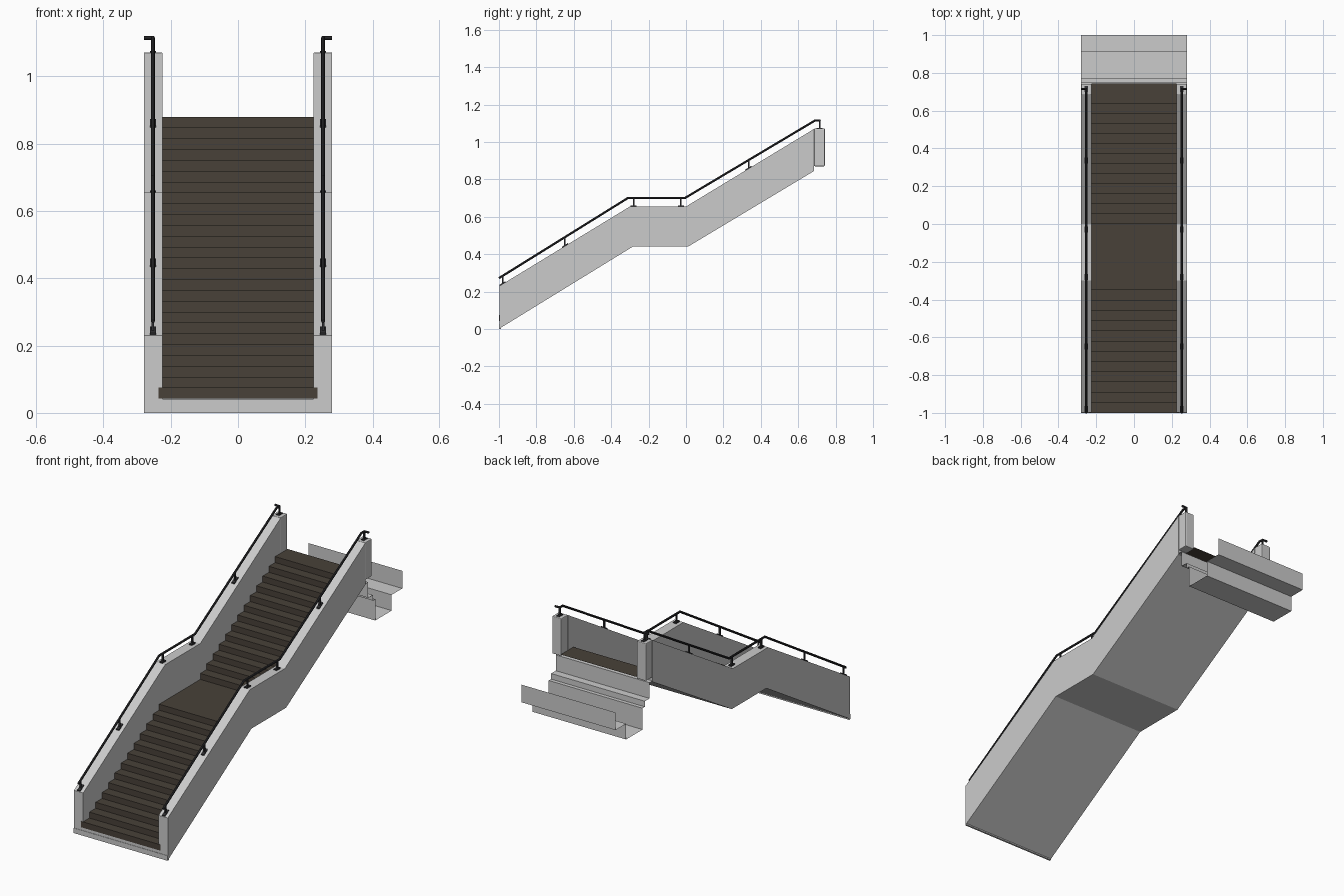
import bpy, bmesh

if "Cube" in bpy.data.objects:
    bpy.data.objects.remove(bpy.data.objects["Cube"])

def material(name, col):
    m = bpy.data.materials.new(name)
    m.diffuse_color = (*col, 1)
    m.use_nodes = True
    m.node_tree.nodes["Principled BSDF"].inputs["Base Color"].default_value = m.diffuse_color
    return m

BROWN = material("dark_brown", (0.065, 0.053, 0.04))
BLACK = material("rail_black", (0.03, 0.03, 0.033))

def finish(name, bm, mat=None):
    bmesh.ops.recalc_face_normals(bm, faces=bm.faces)
    me = bpy.data.meshes.new(name)
    bm.to_mesh(me)
    bm.free()
    ob = bpy.data.objects.new(name, me)
    bpy.context.collection.objects.link(ob)
    if mat:
        me.materials.append(mat)
    return ob

def prism(name, prof, x0, x1, mat=None):
    """Closed (y, z) profile extruded along x."""
    bm = bmesh.new()
    f = bm.faces.new([bm.verts.new((x0, y, z)) for y, z in prof])
    r = bmesh.ops.extrude_face_region(bm, geom=[f])
    bmesh.ops.translate(bm, vec=(x1 - x0, 0, 0),
                        verts=[v for v in r["geom"] if isinstance(v, bmesh.types.BMVert)])
    return finish(name, bm, mat)

def sheet(name, prof, half, mat=None):
    """Open (y, z) profile swept along x as a thin folded sheet."""
    bm = bmesh.new()
    a = [bm.verts.new((-half, y, z)) for y, z in prof]
    b = [bm.verts.new((half, y, z)) for y, z in prof]
    for i in range(len(prof) - 1):
        bm.faces.new((a[i], b[i], b[i + 1], a[i + 1]))
    return finish(name, bm, mat)

def box(name, x, y, z, mat=None):
    return prism(name, [(y[0], z[0]), (y[1], z[0]), (y[1], z[1]), (y[0], z[1])], x[0], x[1], mat)

TOP = [(-0.998, 0.23), (-0.3, 0.655), (0, 0.655), (0.685, 1.07), (0.74, 1.07)]
BOTTOM = [(-0.998, 0.002), (-0.285, 0.44), (0.01, 0.44), (0.685, 0.845)]
RAIL = [(-1.0, 0.272), (-0.31, 0.701), (-0.005, 0.701), (0.69, 1.115), (0.715, 1.115)]

def height(line, y):
    for (y0, z0), (y1, z1) in zip(line, line[1:]):
        if y <= y1:
            return z0 + (z1 - z0) * (y - y0) / (y1 - y0)
    return line[-1][1]

# Folded stair sheet: two flights with a landing between
RISE = 0.0322
GOING_LOW, GOING_UP = 0.65 / 12, 0.0532
z = 0.075
steps = [(-0.999, 0.043), (-0.999, z)]
for k in range(1, 13):
    y = -1 + k * GOING_LOW
    steps += [(y, z), (y, z + RISE)]
    z += RISE
for k in range(13):
    y = k * GOING_UP
    steps += [(y, z), (y, z + RISE)]
    z += RISE
steps.append((0.745, z))
sheet("stair_treads", steps, 0.226, BROWN)
box("bottom_step", (-0.237, 0.237), (-1, -0.95), (0.043, 0.075), BROWN)

# Sloped underside slab with a front sill
slab_top = [(y, zz + 0.016) for y, zz in reversed(BOTTOM[1:])]
prism("underside_slab", BOTTOM + slab_top + [(-0.97, 0.035), (-0.97, 0.042), (-0.998, 0.042)],
      -0.226, 0.226)
box("front_sill", (-0.28, 0.28), (-1, -0.99), (0, 0.027))

# Folded support beam behind the top step
sheet("rear_beam", [(0.685, 0.85), (0.71, 0.85), (0.71, 0.765), (0.75, 0.765), (0.75, 0.735),
                    (0.77, 0.735), (0.77, 0.62), (0.91, 0.62), (0.91, 0.705), (1, 0.705),
                    (1, 0.80)], 0.28)

for side, s in (("left", -1), ("right", 1)):
    # Side wall and its end post
    prism(side + "_wall", TOP[:4] + BOTTOM[::-1], s * 0.225, s * 0.28)
    post = box(side + "_end_post", (s * 0.225, s * 0.28), (0.685, 0.742), (0.87, 1.072))
    bev = post.modifiers.new("bevel", "BEVEL")
    bev.width, bev.segments = 0.004, 2

    # Handrail, turned outward at the top end
    cu = bpy.data.curves.new(side + "_handrail", "CURVE")
    cu.dimensions = "3D"
    cu.bevel_depth, cu.bevel_resolution, cu.use_fill_caps = 0.006, 2, True
    pts = [(s * 0.253, y, zz) for y, zz in RAIL] + [(s * 0.28, 0.715, 1.115)]
    sp = cu.splines.new("POLY")
    sp.points.add(len(pts) - 1)
    for p, co in zip(sp.points, pts):
        p.co = (*co, 1)
    rail = bpy.data.objects.new(side + "_handrail", cu)
    bpy.context.collection.objects.link(rail)
    cu.materials.append(BLACK)
    bpy.ops.object.select_all(action="DESELECT")
    rail.select_set(True)
    bpy.context.view_layer.objects.active = rail
    bpy.ops.object.convert(target="MESH")
    bpy.ops.object.shade_smooth_by_angle()

    # Rail brackets with base plates that follow the wall slope
    for i, y in enumerate((-0.98, -0.648, -0.28, -0.028, 0.335, 0.715)):
        x = s * 0.253
        zt = height(TOP, y)
        box(f"{side}_bracket_{i}", (x - 0.004, x + 0.004), (y - 0.004, y + 0.004),
            (zt, height(RAIL, y)), BLACK)
        za, zb = height(TOP, y - 0.016), height(TOP, y + 0.016)
        prism(f"{side}_bracket_base_{i}",
              [(y - 0.016, za), (y + 0.016, zb), (y + 0.016, zb + 0.006), (y - 0.016, za + 0.006)],
              x - 0.009, x + 0.009, BLACK)
